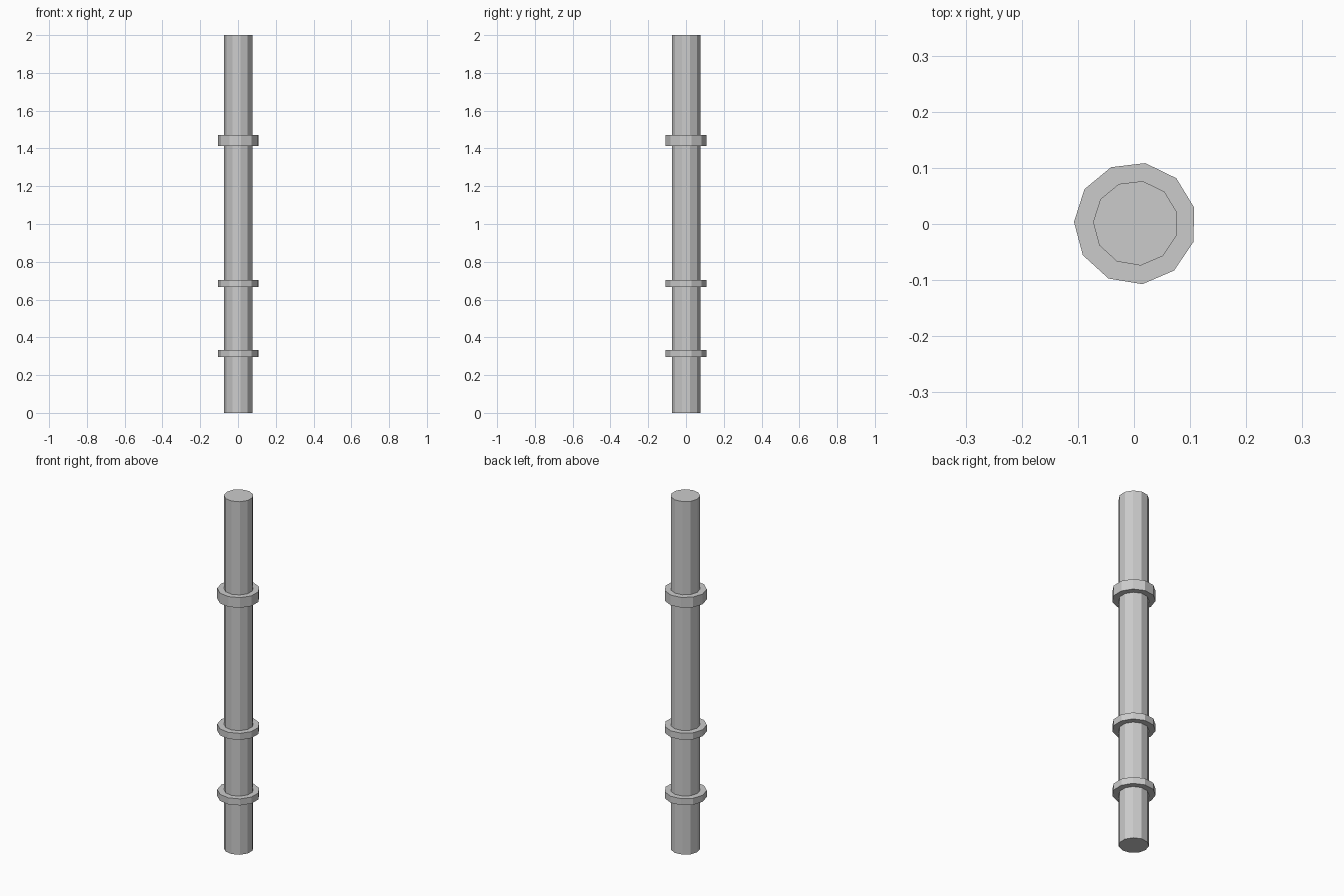
import bpy
import math

if "Cube" in bpy.data.objects:
    bpy.data.objects.remove(bpy.data.objects["Cube"])

SIDES = 11
TURN = math.radians(178.6)  # one corner points almost to -x


def prism(name, radius, z0, z1, centre):
    """Flat-faced, capped eleven-sided prism between two heights."""
    verts = []
    for z in (z0, z1):
        for i in range(SIDES):
            a = TURN + 2 * math.pi * i / SIDES
            verts.append((centre[0] + radius * math.cos(a),
                          centre[1] + radius * math.sin(a), z))
    faces = [(i, (i + 1) % SIDES, SIDES + (i + 1) % SIDES, SIDES + i)
             for i in range(SIDES)]
    faces += [tuple(reversed(range(SIDES))), tuple(range(SIDES, 2 * SIDES))]
    mesh = bpy.data.meshes.new(name)
    mesh.from_pydata(verts, [], faces)
    obj = bpy.data.objects.new(name, mesh)
    bpy.context.collection.objects.link(obj)


# Main pole
prism("pole", 0.076, 0.0, 2.0, (0.003, 0.0015))

# Collars around the pole
collars = {"lower_collar": (0.295, 0.332),
           "middle_collar": (0.666, 0.703),
           "upper_collar": (1.414, 1.472)}
for name, (z0, z1) in collars.items():
    prism(name, 0.109, z0, z1, (0.002, 0.001))
